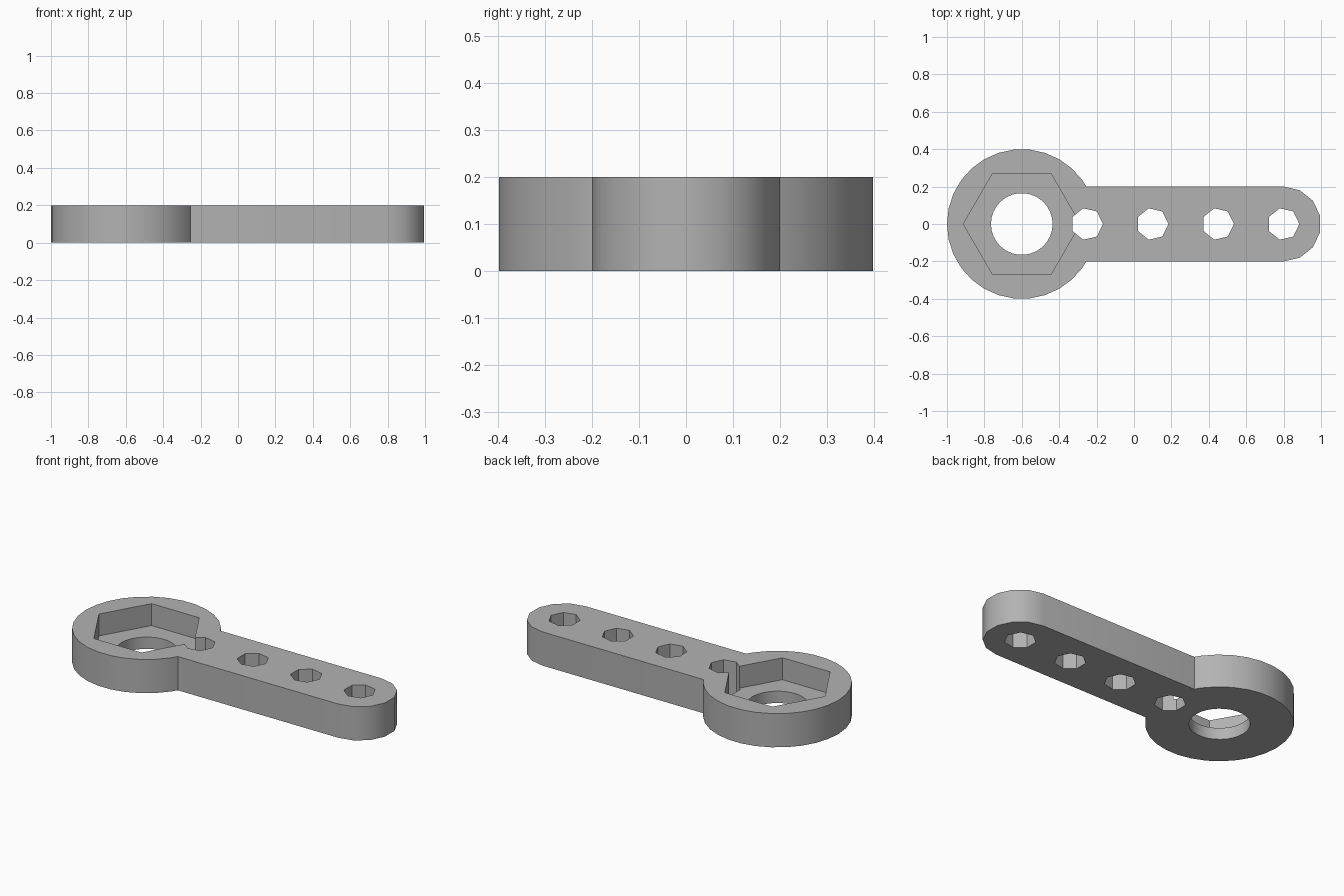
import bpy, bmesh
from math import sin, cos, pi, radians

cube = bpy.data.objects.get("Cube")
if cube:
    bpy.data.objects.remove(cube, do_unlink=True)

THICK, HEAD_X, TIP_X, FLOOR = 0.2, -0.6, 0.8, 0.07

grey = bpy.data.materials.new("plain_grey")
grey.use_nodes = True
colour = (0.45, 0.45, 0.45, 1)
grey.diffuse_color = colour
grey.node_tree.nodes["Principled BSDF"].inputs["Base Color"].default_value = colour


def ring(x, radius, sides, turn=0.0):
    return [(x + radius * cos(turn + 2 * pi * i / sides),
             radius * sin(turn + 2 * pi * i / sides)) for i in range(sides)]


def prism(name, outline, low, high):
    bm = bmesh.new()
    base = bm.faces.new([bm.verts.new((x, y, low)) for x, y in outline])
    top = bmesh.ops.extrude_face_region(bm, geom=[base])["geom"]
    for v in top:
        if isinstance(v, bmesh.types.BMVert):
            v.co.z = high
    bmesh.ops.recalc_face_normals(bm, faces=bm.faces)
    mesh = bpy.data.meshes.new(name)
    bm.to_mesh(mesh)
    bm.free()
    mesh.materials.append(grey)
    obj = bpy.data.objects.new(name, mesh)
    bpy.context.collection.objects.link(obj)
    return obj


# Outline: rounded arm tip, then the round head
tip = [(TIP_X + 0.2 * cos(a), 0.2 * sin(a))
       for a in (-pi / 2 + pi * i / 7 for i in range(8))]
head = [p for p in ring(HEAD_X, 0.4, 30) if p[0] < HEAD_X + 0.34]
join_x = HEAD_X + 0.345
outline = tip + [(join_x, 0.2)] + head + [(join_x, -0.2)]
handle = prism("handle", outline, 0, THICK)

# Hex pocket, centre bore and the row of arm holes
cutters = [prism("hex_pocket_cutter", ring(HEAD_X, 0.312, 6), FLOOR, 0.3),
           prism("bore_cutter", ring(HEAD_X, 0.165, 30), -0.1, 0.3)]
for i in range(4):
    cutters.append(prism(f"arm_hole_cutter_{i + 1}",
                         ring(-0.252 + 0.35 * i, 0.086, 7), -0.1, 0.3))

for cutter in cutters:
    cutter.hide_render = True
    cutter.hide_viewport = True
    cutter.display_type = 'WIRE'
    cut = handle.modifiers.new(cutter.name, 'BOOLEAN')
    cut.operation = 'DIFFERENCE'
    cut.solver = 'EXACT'
    cut.object = cutter

# Bake the cuts and remove the cutters
bpy.context.view_layer.update()
graph = bpy.context.evaluated_depsgraph_get()
baked = bpy.data.meshes.new_from_object(handle.evaluated_get(graph))
handle.modifiers.clear()
handle.data = baked
for cutter in cutters:
    bpy.data.objects.remove(cutter, do_unlink=True)

# Smooth the curved walls, keep the corners crisp
bpy.ops.object.select_all(action='DESELECT')
handle.select_set(True)
bpy.context.view_layer.objects.active = handle
bpy.ops.object.shade_smooth_by_angle(angle=radians(30))
